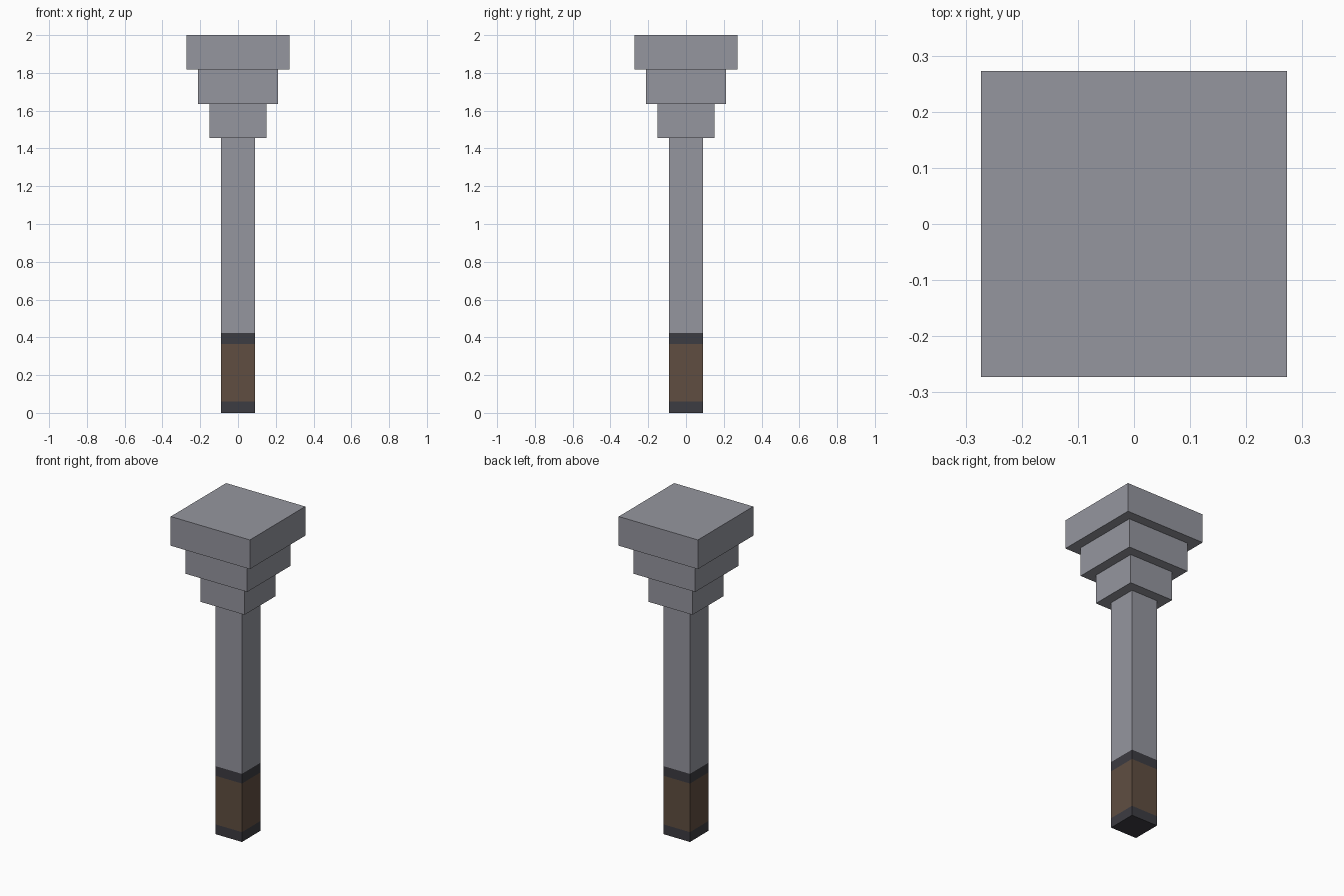
import bpy
import bmesh

cube = bpy.data.objects.get("Cube")
if cube:
    bpy.data.objects.remove(cube, do_unlink=True)


def material(name, color):
    mat = bpy.data.materials.new(name)
    mat.use_nodes = True
    mat.diffuse_color = (*color, 1)
    bsdf = mat.node_tree.nodes["Principled BSDF"]
    bsdf.inputs["Base Color"].default_value = (*color, 1)
    bsdf.inputs["Roughness"].default_value = 0.8
    return mat


stone = material("stone_grey", (0.30, 0.305, 0.345))
dark = material("dark_iron", (0.046, 0.045, 0.054))
brown = material("brown_leather", (0.117, 0.076, 0.053))


def block(name, half, z0, z1, mat):
    """Square block centred on the z axis, spanning z0 to z1."""
    bm = bmesh.new()
    bmesh.ops.create_cube(bm, size=1)
    for v in bm.verts:
        v.co.x *= 2 * half
        v.co.y *= 2 * half
        v.co.z = z1 if v.co.z > 0 else z0
    mesh = bpy.data.meshes.new(name)
    bm.to_mesh(mesh)
    bm.free()
    mesh.materials.append(mat)
    obj = bpy.data.objects.new(name, mesh)
    bpy.context.collection.objects.link(obj)
    return obj


UNIT = 2 / 11      # height of one head tier
HALF = UNIT / 2    # half width of the shaft

# Handle: end cap, grip, collar and shaft, all flush
block("end_cap", HALF, 0, 0.061, dark)
block("grip", HALF, 0.061, 0.364, brown)
block("collar", HALF, 0.364, 0.424, dark)
block("shaft", HALF, 0.424, 8 * UNIT, stone)

# Head: three tiers, each wider than the one below
for i, part in enumerate(("lower", "middle", "upper")):
    z = (8 + i) * UNIT
    block(f"head_{part}_tier", HALF + (i + 1) * UNIT / 3, z, z + UNIT, stone)
